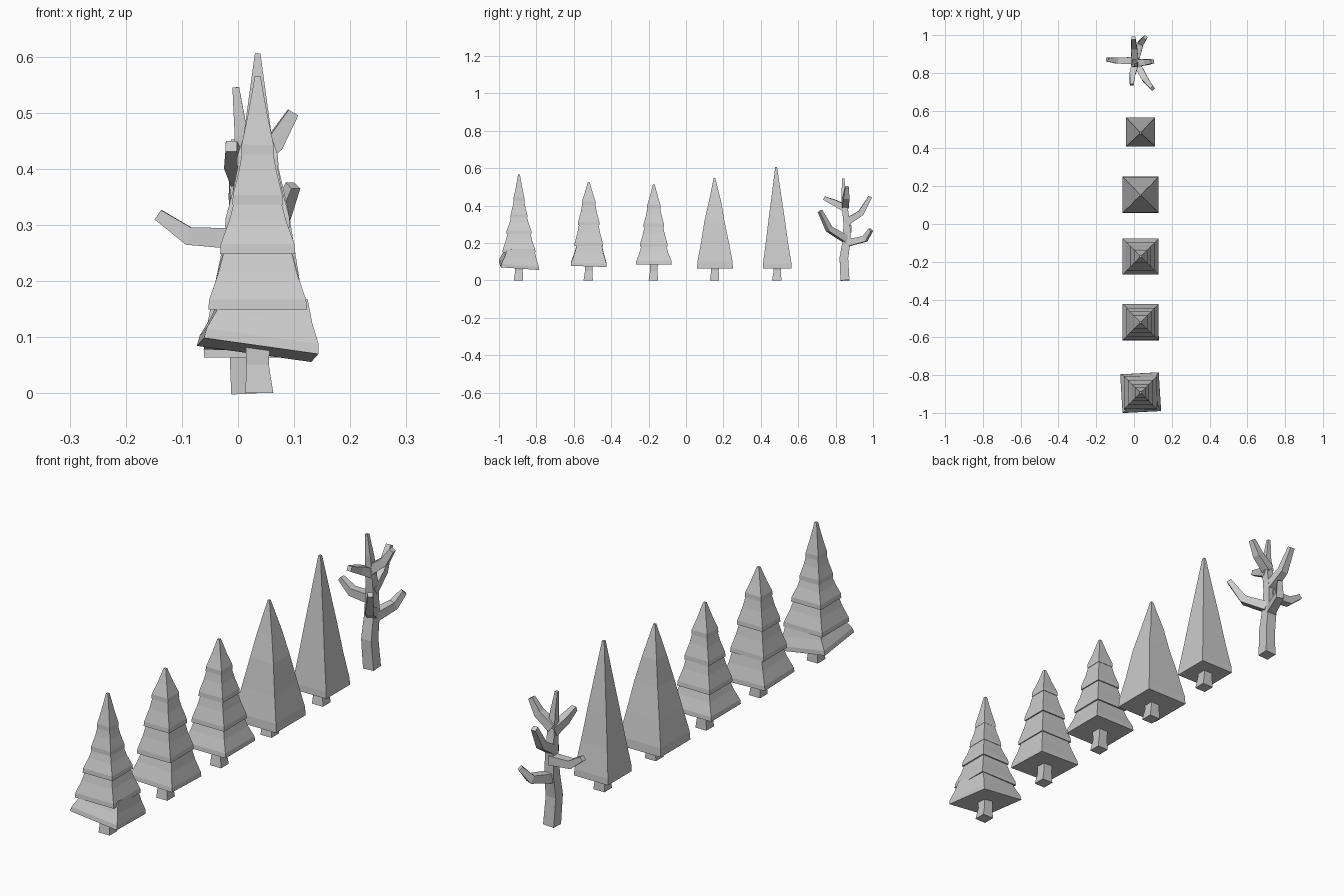
import bpy, bmesh
from math import radians
from mathutils import Vector, Matrix

if "Cube" in bpy.data.objects:
    bpy.data.objects.remove(bpy.data.objects["Cube"])


def finish(bm, name):
    bmesh.ops.recalc_face_normals(bm, faces=bm.faces)
    me = bpy.data.meshes.new(name)
    bm.to_mesh(me)
    bm.free()
    ob = bpy.data.objects.new(name, me)
    bpy.context.collection.objects.link(ob)
    return ob


def skin(bm, rings):
    """Join successive four-cornered rings and cap both ends."""
    loops = [[bm.verts.new(p) for p in ring] for ring in rings]
    for a, b in zip(loops, loops[1:]):
        for i in range(4):
            j = (i + 1) % 4
            bm.faces.new((a[i], a[j], b[j], b[i]))
    bm.faces.new(loops[0])
    bm.faces.new(loops[-1])
    return [v for loop in loops for v in loop]


def square(x, y, z, h):
    return [(x + sx * h, y + sy * h, z) for sx, sy in ((-1, -1), (1, -1), (1, 1), (-1, 1))]


def limb(bm, points):
    """Tapered square tube through (x, y, z, half width) points."""
    pts = [Vector(p[:3]) for p in points]
    upright = abs((pts[-1] - pts[0]).normalized().z) > 0.85
    ref = Vector((1, 0, 0)) if upright else Vector((0, 0, 1))
    rings = []
    for i, p in enumerate(pts):
        d = (pts[min(i + 1, len(pts) - 1)] - pts[max(i - 1, 0)]).normalized()
        u = d.cross(ref).normalized()
        v = d.cross(u)
        h = points[i][3]
        rings.append([p + (u * a + v * b) * h for a, b in ((-1, -1), (1, -1), (1, 1), (-1, 1))])
    skin(bm, rings)


CX = 0.035


def trunk(name, y):
    bm = bmesh.new()
    skin(bm, [square(CX + 0.003, y - 0.003, 0, 0.025),
              square(CX, y, 0.05, 0.02), square(CX, y, 0.10, 0.022)])
    finish(bm, name + "_trunk")


def tiered_tree(name, y, tiers, apex, tilt=(0, 0, 0)):
    """Stacked flared skirts, each with a thin rim."""
    trunk(name, y)
    bm = bmesh.new()
    for i, (z, w) in enumerate(tiers):
        last = i == len(tiers) - 1
        top = apex if last else tiers[i + 1][0] + 0.025
        tw = 0.005 if last else tiers[i + 1][1] * 0.82
        a = z + 0.018
        mid = a + (top - a) * 0.45
        mw = tw + (w - tw) * (0.5 if last else 0.45)
        vs = skin(bm, [square(CX, y, z, w), square(CX, y, a, w * 0.98),
                       square(CX, y, mid, mw), square(CX, y, top, tw)])
        if i == 0:
            for angle, axis in zip(tilt, "XYZ"):
                bmesh.ops.rotate(bm, verts=vs, cent=(CX, y, z),
                                 matrix=Matrix.Rotation(radians(angle), 3, axis))
    finish(bm, name + "_foliage")


def smooth_tree(name, y, profile):
    """One tall faceted cone of (x shift, y shift, z, half width) rings."""
    trunk(name, y)
    bm = bmesh.new()
    skin(bm, [square(CX + dx, y + dy, z, h) for dx, dy, z, h in profile])
    finish(bm, name + "_foliage")


# tiered conifers
tiered_tree("wide_pine", -0.893,
            [(0.077, 0.103), (0.149, 0.088), (0.248, 0.067), (0.335, 0.045), (0.425, 0.029)],
            0.565, (-4, 8, 3))
tiered_tree("middle_pine", -0.52,
            [(0.078, 0.096), (0.185, 0.076), (0.295, 0.058), (0.405, 0.037)], 0.525, (-2, 2, 0))
tiered_tree("small_pine", -0.172,
            [(0.085, 0.096), (0.18, 0.074), (0.285, 0.055), (0.385, 0.036)], 0.512)

# plain conifers
smooth_tree("broad_fir", 0.155,
            [(0, 0, 0.064, 0.096), (0, 0, 0.1, 0.094), (0, 0, 0.2, 0.075),
             (0.003, -0.003, 0.32, 0.053), (0, 0, 0.42, 0.033), (0, -0.003, 0.548, 0.004)])
smooth_tree("slim_fir", 0.488,
            [(0, 0, 0.064, 0.077), (0, 0, 0.09, 0.076), (0, -0.002, 0.2, 0.06),
             (0, -0.003, 0.33, 0.043), (0, -0.004, 0.43, 0.029), (0, -0.006, 0.605, 0.005)])

# bare tree trunk
bm = bmesh.new()
limb(bm, [(0.012, 0.85, 0, 0.024), (0.006, 0.844, 0.12, 0.023), (0.006, 0.858, 0.21, 0.021),
          (0.006, 0.86, 0.3, 0.018), (0.008, 0.848, 0.4, 0.015),
          (0.006, 0.843, 0.46, 0.012), (-0.004, 0.841, 0.545, 0.006)])
finish(bm, "bare_tree_trunk")

# bare tree branches: root, elbow, tip
bm = bmesh.new()
for root, elbow, tip in [
    ((0.005, 0.865, 0.275), (-0.088, 0.865, 0.28), (-0.142, 0.87, 0.318)),
    ((0.01, 0.855, 0.22), (0.06, 0.765, 0.275), (0.098, 0.717, 0.37)),
    ((0.005, 0.86, 0.2), (0.035, 0.957, 0.222), (0.06, 0.988, 0.27)),
    ((0.006, 0.855, 0.31), (0.0, 0.935, 0.36), (-0.003, 0.985, 0.447)),
    ((0.006, 0.85, 0.4), (0.065, 0.857, 0.445), (0.098, 0.86, 0.5)),
    ((0.008, 0.855, 0.385), (-0.008, 0.795, 0.415), (-0.012, 0.738, 0.44)),
]:
    limb(bm, [(*root, 0.019), (*elbow, 0.016), (*tip, 0.010)])
finish(bm, "bare_tree_branches")
